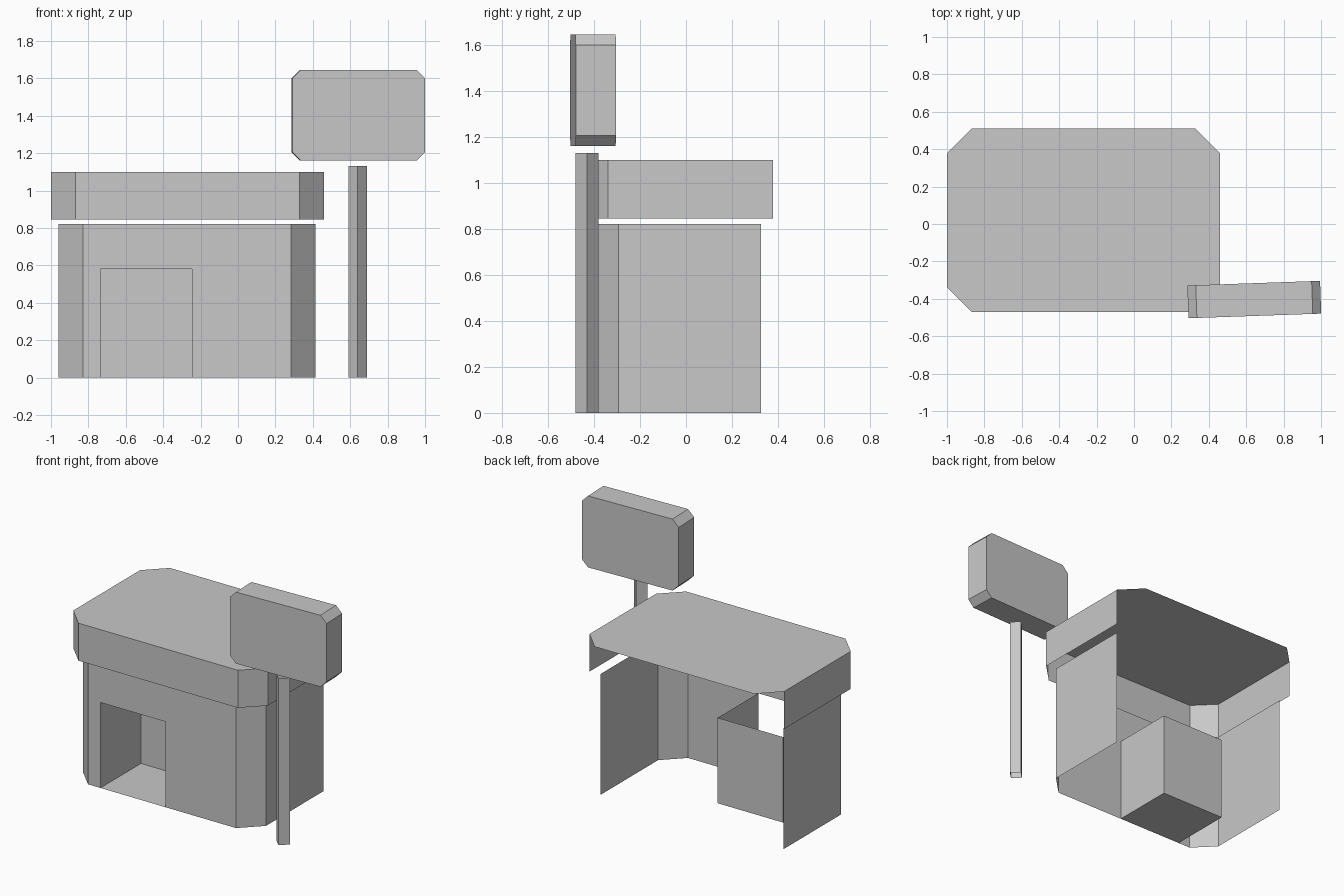
import bpy
import bmesh
from math import radians
from mathutils import Matrix, Vector

if "Cube" in bpy.data.objects:
    bpy.data.objects.remove(bpy.data.objects["Cube"], do_unlink=True)

grey = bpy.data.materials.new("plain grey")
grey.use_nodes = True
grey.diffuse_color = (0.58, 0.58, 0.58, 1)
grey.node_tree.nodes["Principled BSDF"].inputs["Base Color"].default_value = grey.diffuse_color


def sheet(name, polygons):
    """Make a flat-shaded object from polygons, welding shared corners."""
    bm = bmesh.new()
    for poly in polygons:
        bm.faces.new([bm.verts.new(p) for p in poly])
    bmesh.ops.remove_doubles(bm, verts=bm.verts, dist=0.0001)
    mesh = bpy.data.meshes.new(name)
    bm.to_mesh(mesh)
    bm.free()
    mesh.materials.append(grey)
    obj = bpy.data.objects.new(name, mesh)
    bpy.context.collection.objects.link(obj)
    return obj


def walls(path, z0, z1):
    """Upright quads along a plan path, outside on the right of travel."""
    return [[(*a, z0), (*b, z0), (*b, z1), (*a, z1)] for a, b in zip(path, path[1:])]


def octagon(x0, x1, y0, y1, c):
    """Cut-corner rectangle, counter-clockwise from the back of the left side."""
    return [(x0, y1 - c), (x0, y0 + c), (x0 + c, y0), (x1 - c, y0),
            (x1, y0 + c), (x1, y1 - c), (x1 - c, y1), (x0 + c, y1)]


# Roof: full octagonal top, skirt open along the back
roof_plan = octagon(-1.0, 0.46, -0.47, 0.51, 0.132)
sheet("roof", walls(roof_plan[:6], 0.845, 1.10) + [[(*p, 1.10) for p in roof_plan]])

# Body walls, open at the back, with a doorway cut in the front panel
body_plan = octagon(-0.96, 0.415, -0.425, 0.457, 0.132)[:6]
body = walls(body_plan, 0, 0.82)
front = body_plan[2][1]
left, right, door_top, recess_back = -0.735, -0.245, 0.58, 0.01
a, b, c, d = body[2]
body[2] = [a, (left, front, 0), (left, front, door_top), (right, front, door_top),
           (right, front, 0), b, c, d]
sheet("body_walls", body)

# Doorway recess: sides, back and floor
recess_plan = [(left, front), (left, recess_back), (right, recess_back), (right, front)]
sheet("doorway_recess", walls(recess_plan, 0, door_top)
      + [[(*p, 0) for p in reversed(recess_plan)]])

# Sign post: hollow square tube set cornerwise
px, py, r = 0.64, -0.43, 0.05
post_plan = [(px - r, py), (px, py - r), (px + r, py), (px, py + r), (px - r, py)]
sheet("sign_post", walls(post_plan, 0, 1.13))

# Sign board: cut-corner slab turned slightly
half = 0.0875
outline = octagon(-0.355, 0.355, -0.2425, 0.2425, 0.045)
face = [Vector((x, -half, z)) for x, z in outline]
back = [Vector((x, half, z)) for x, z in outline]
rim = [[face[i - 1], back[i - 1], back[i], face[i]] for i in range(len(face))]
board = sheet("sign_board", [face, back[::-1]] + rim)
board.matrix_world = (Matrix.Translation((0.643, -0.404, 1.4025))
                      @ Matrix.Rotation(radians(2), 4, "Z"))
